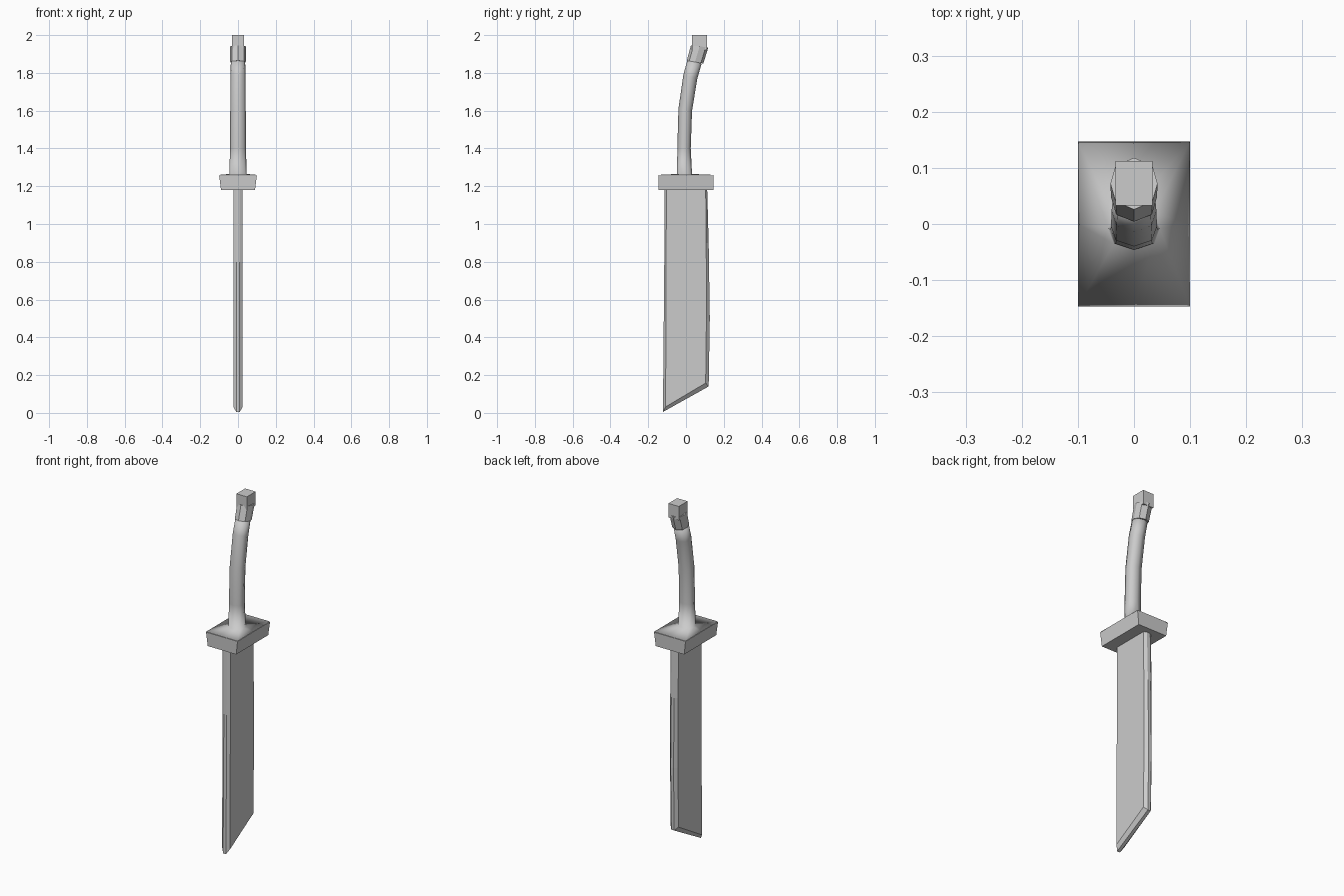
import bpy, bmesh

if "Cube" in bpy.data.objects:
    bpy.data.objects.remove(bpy.data.objects["Cube"])


def loft(name, rings, smooth=False):
    """Skin a list of equal-length closed rings and cap both ends."""
    bm = bmesh.new()
    loops = [[bm.verts.new(p) for p in ring] for ring in rings]
    n = len(loops[0])
    for a, b in zip(loops, loops[1:]):
        for i in range(n):
            j = (i + 1) % n
            bm.faces.new((a[i], a[j], b[j], b[i]))
    bm.faces.new(loops[0][::-1])
    bm.faces.new(loops[-1])
    bmesh.ops.recalc_face_normals(bm, faces=bm.faces)
    for f in bm.faces:
        f.smooth = smooth
    mesh = bpy.data.meshes.new(name)
    bm.to_mesh(mesh)
    bm.free()
    obj = bpy.data.objects.new(name, mesh)
    bpy.context.collection.objects.link(obj)
    return obj


def rect(w, y0, y1, z):
    return [(-w, y0, z), (w, y0, z), (w, y1, z), (-w, y1, z)]


def grip_ring(y0, y1, z0, z1, w):
    """Eight-sided grip section, tilted from z0 at the front to z1 at the back."""
    shape = [(0, -1), (.78, -.7), (1, 0), (.78, .7),
             (0, 1), (-.78, .7), (-1, 0), (-.78, -.7)]
    yc, r, zc, t = (y0 + y1) / 2, (y1 - y0) / 2, (z0 + z1) / 2, (z1 - z0) / 2
    return [(w * x, yc + r * y, zc + t * y) for x, y in shape]


# Blade: side outline (y, z) narrow at the edge, inset outline at full thickness
edge = [(-.113, 1.19), (-.115, .8), (-.122, .005), (.12, .14),
        (.126, .5), (.12, .9), (.112, 1.19)]
flat = [(-.104, 1.19), (-.105, .8), (-.108, .032), (.104, .158),
        (.108, .5), (.107, .9), (.104, 1.19)]
sections = [(-.025, flat), (-.009, edge), (.009, edge), (.025, flat)]
loft("blade", [[(x, y, z) for y, z in line] for x, line in sections])

# Guard block, narrower underneath
loft("guard", [rect(.09, -.145, .145, 1.18), rect(.1, -.147, .147, 1.258)])

# Curved grip, its lowest ring spreading over the guard
W, D, Z = .1, .147, 1.26
flange = [(0, -D, Z), (W, -D, Z), (W, 0, Z), (W, D, Z),
          (0, D, Z), (-W, D, Z), (-W, 0, Z), (-W, -D, Z)]
path = [(-.047, .032, 1.265, 1.265, .046), (-.046, .025, 1.4, 1.4, .042),
        (-.04, .032, 1.61, 1.6, .041), (-.014, .06, 1.79, 1.77, .04),
        (.008, .083, 1.87, 1.85, .038)]
loft("grip", [flange] + [grip_ring(*p) for p in path], smooth=True)

# Pommel collar and end cap
loft("pommel_collar", [grip_ring(.004, .092, 1.865, 1.85, .041),
                       grip_ring(.026, .118, 1.945, 1.935, .042)])
loft("pommel_cap", [rect(.033, .033, .112, 1.92), rect(.033, .033, .112, 2.0)])
